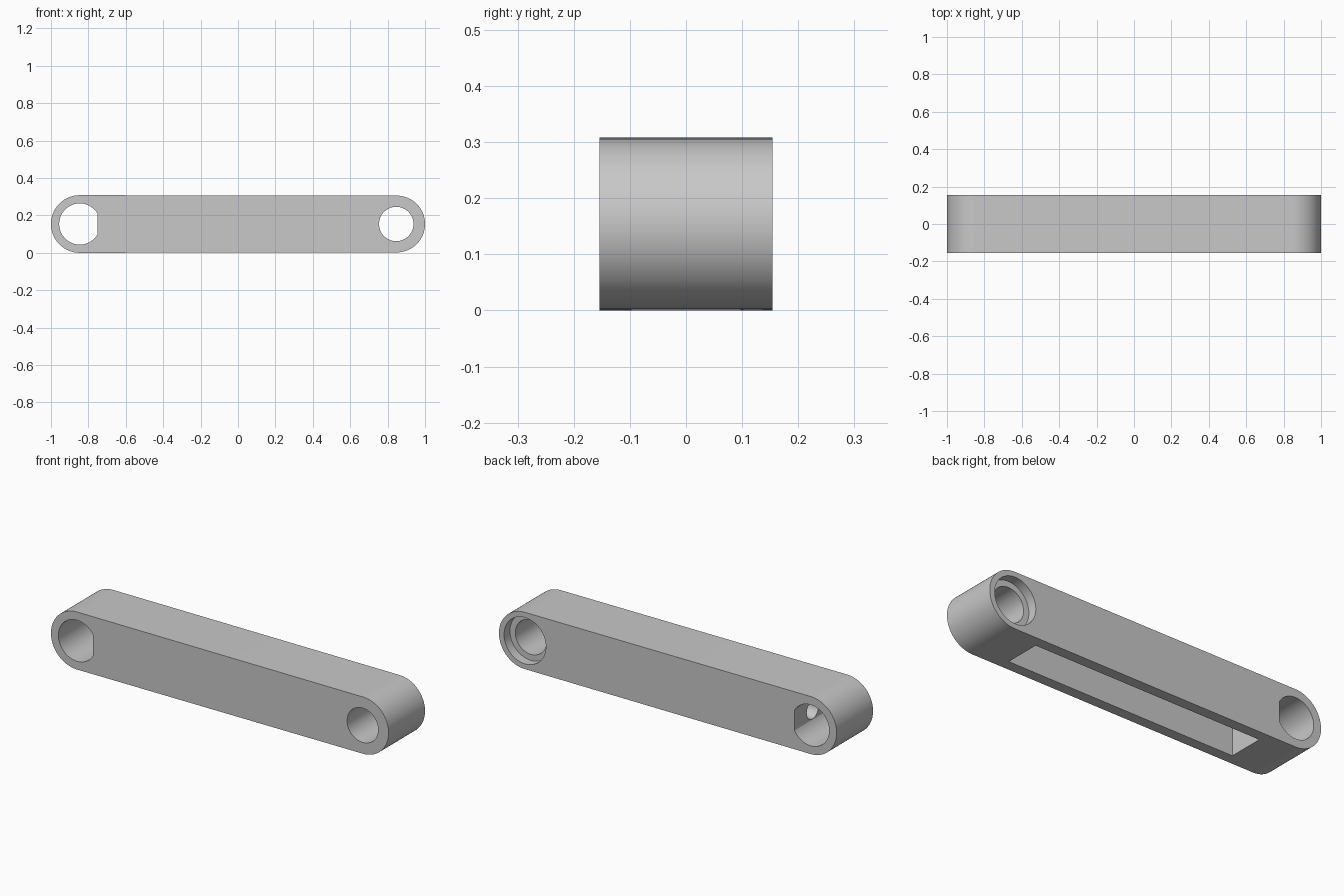
import bpy, bmesh, math

if "Cube" in bpy.data.objects:
    bpy.data.objects.remove(bpy.data.objects["Cube"], do_unlink=True)

HALF, MID = 0.154, 0.154      # half depth, axis height
PIVOT = 0.846                 # bore distance from the middle

grey = bpy.data.materials.new("plain_grey")
grey.use_nodes = True
colour = (0.58, 0.58, 0.58, 1)
grey.diffuse_color = colour
grey.node_tree.nodes["Principled BSDF"].inputs["Base Color"].default_value = colour


def arc(cx, r, start, end, n=64):
    """Points on an arc in the XZ plane, angles in radians."""
    return [(cx + r * math.cos(start + (end - start) * i / n),
             MID + r * math.sin(start + (end - start) * i / n)) for i in range(n + 1)]


def circle(cx, r):
    return arc(cx, r, 0, math.tau)[:-1]


def prism(name, profile, y0, y1):
    """Extrude an XZ profile along Y."""
    bm = bmesh.new()
    face = bm.faces.new([bm.verts.new((x, y0, z)) for x, z in profile])
    top = bmesh.ops.extrude_face_region(bm, geom=[face])["geom"]
    moved = [v for v in top if isinstance(v, bmesh.types.BMVert)]
    bmesh.ops.translate(bm, verts=moved, vec=(0, y1 - y0, 0))
    bmesh.ops.recalc_face_normals(bm, faces=bm.faces)
    mesh = bpy.data.meshes.new(name)
    bm.to_mesh(mesh)
    bm.free()
    mesh.materials.append(grey)
    obj = bpy.data.objects.new(name, mesh)
    bpy.context.collection.objects.link(obj)
    return obj


def select(obj):
    bpy.ops.object.select_all(action='DESELECT')
    obj.select_set(True)
    bpy.context.view_layer.objects.active = obj


def cut(body, cutter):
    cutter.hide_render = True
    mod = body.modifiers.new(cutter.name, 'BOOLEAN')
    mod.operation, mod.solver, mod.object = 'DIFFERENCE', 'EXACT', cutter
    select(body)
    bpy.ops.object.modifier_apply(modifier=mod.name)
    bpy.data.objects.remove(cutter, do_unlink=True)


# Round-ended bar, very slightly slimmer at its left end
q = math.pi / 2
end_r = HALF - 0.002
bar = prism("link_bar", arc(1 - end_r, end_r, -q, q) + arc(-PIVOT, HALF, q, 3 * q),
            -HALF, HALF)

# Round bore with a counterbore at the back
cut(bar, prism("round_bore", circle(PIVOT, 0.092), -0.3, 0.3))
cut(bar, prism("counterbore", circle(PIVOT, 0.124), HALF - 0.05, 0.3))

# Bore with one flat side
flat = math.acos(0.096 / 0.11)
cut(bar, prism("flatted_bore", arc(-PIVOT, 0.11, flat, math.tau - flat), -0.3, 0.3))

# Long pocket open at the bottom
L = 0.675
cut(bar, prism("bottom_pocket", [(-L, -0.1), (L, -0.1), (L, 0.25), (-L, 0.25)],
               -0.097, 0.097))

# Small hole between the flatted bore and the pocket
bpy.ops.mesh.primitive_cylinder_add(vertices=32, radius=0.05, depth=0.16,
                                    location=(-0.71, 0, MID), rotation=(0, q, 0))
pin = bpy.context.object
pin.name = "pin_hole"
pin.data.materials.append(grey)
cut(bar, pin)

select(bar)
bpy.ops.object.shade_smooth_by_angle(angle=math.radians(30))
